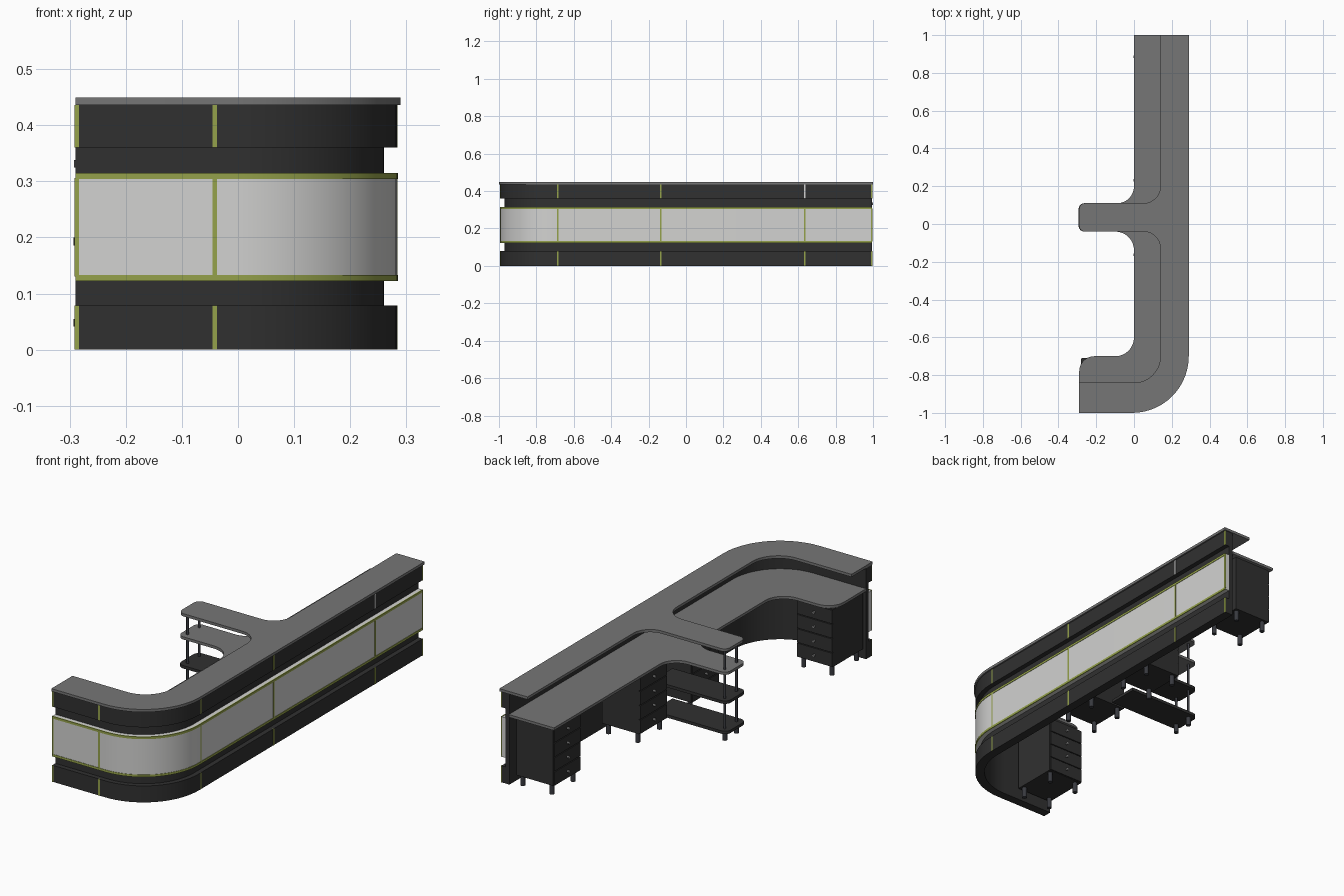
import bpy
import bmesh
import math
from mathutils import Vector

cube = bpy.data.objects.get("Cube")
if cube:
    bpy.data.objects.remove(cube, do_unlink=True)


def material(name, r, g, b):
    m = bpy.data.materials.new(name)
    m.use_nodes = True
    m.diffuse_color = (r, g, b, 1)
    m.node_tree.nodes["Principled BSDF"].inputs["Base Color"].default_value = (r, g, b, 1)
    return m


GREY = material("grey worktop", 0.18, 0.18, 0.18)
DARK = material("charcoal panel", 0.03, 0.03, 0.03)
PALE = material("pale panel", 0.65, 0.65, 0.64)
GREEN = material("olive trim", 0.30, 0.36, 0.07)
METAL = material("dark metal", 0.04, 0.042, 0.05)
KNOB = material("grey metal", 0.22, 0.22, 0.22)


def finish(name, bm, mat):
    bmesh.ops.recalc_face_normals(bm, faces=bm.faces)
    mesh = bpy.data.meshes.new(name)
    bm.to_mesh(mesh)
    bm.free()
    mesh.materials.append(mat)
    ob = bpy.data.objects.new(name, mesh)
    bpy.context.collection.objects.link(ob)
    bpy.ops.object.select_all(action='DESELECT')
    ob.select_set(True)
    bpy.context.view_layer.objects.active = ob
    bpy.ops.object.shade_smooth_by_angle(angle=math.radians(35))
    return ob


def prism(name, outline, z0, z1, mat):
    bm = bmesh.new()
    face = bm.faces.new([bm.verts.new((x, y, z0)) for x, y in outline])
    ext = bmesh.ops.extrude_face_region(bm, geom=[face])
    verts = [v for v in ext["geom"] if isinstance(v, bmesh.types.BMVert)]
    bmesh.ops.translate(bm, verts=verts, vec=(0, 0, z1 - z0))
    return finish(name, bm, mat)


def box(name, x0, x1, y0, y1, z0, z1, mat):
    return prism(name, [(x0, y0), (x1, y0), (x1, y1), (x0, y1)], z0, z1, mat)


def cylinder(name, x, y, z0, z1, r, mat):
    ring = [(x + r * math.cos(a * math.tau / 16), y + r * math.sin(a * math.tau / 16))
            for a in range(16)]
    return prism(name, ring, z0, z1, mat)


def rounded(corners, steps=14):
    """Outline with a fillet of radius r on each right-angled (x, y, r) corner."""
    out = []
    n = len(corners)
    for i, (x, y, r) in enumerate(corners):
        p = Vector((x, y))
        if r == 0:
            out.append((x, y))
            continue
        a = (Vector(corners[i - 1][:2]) - p).normalized() * r
        b = (Vector(corners[(i + 1) % n][:2]) - p).normalized() * r
        for k in range(steps + 1):
            t = k / steps * math.pi / 2
            q = p + a * (1 - math.sin(t)) + b * (1 - math.cos(t))
            out.append((q.x, q.y))
    return out


def path(d, steps=28):
    """Line of the curved front wall, set back by d from the counter edge."""
    pts = [(0.29 - d, 0.995)]
    for k in range(steps + 1):
        a = -math.pi / 2 * k / steps
        pts.append((-0.01 + (0.3 - d) * math.cos(a), -0.7 + (0.3 - d) * math.sin(a)))
    return pts + [(-0.29, -1 + d)]


def band(name, d_out, d_in, z0, z1, mat):
    return prism(name, path(d_out) + path(d_in)[::-1], z0, z1, mat)


# Curved front wall: core, two dark panels, pale middle panel, trim rails
band("wall_core", 0.03, 0.05, 0, 0.436, DARK)
band("lower_panel", 0.007, 0.03, 0, 0.079, DARK)
band("upper_panel", 0.007, 0.03, 0.36, 0.436, DARK)
band("pale_panel", 0.007, 0.03, 0.123, 0.314, PALE)
band("lower_rail", 0.005, 0.010, 0.122, 0.133, GREEN)
band("upper_rail", 0.005, 0.010, 0.304, 0.315, GREEN)

# Vertical trim strips on the panels
zones = {"lower": (0, 0.079), "middle": (0.13, 0.306), "upper": (0.36, 0.436)}
for zone, (z0, z1) in zones.items():
    for i, y in enumerate((-0.685, -0.135, 0.635, 0.992)):
        mat = PALE if zone == "upper" and i == 2 else GREEN
        box(f"{zone}_side_strip_{i}", 0.28, 0.2845, y - 0.004, y + 0.004, z0, z1, mat)
    for i, x in enumerate((-0.287, -0.041)):
        box(f"{zone}_front_strip_{i}", x - 0.004, x + 0.004, -0.9945, -0.99, z0, z1, GREEN)

# High counter with its spur
prism("counter_top", rounded([
    (0.29, 1, 0), (0.14, 1, 0), (0.14, 0.11, 0.09), (-0.29, 0.11, 0.03),
    (-0.29, -0.04, 0.03), (0.14, -0.04, 0.09), (0.14, -0.84, 0.14),
    (-0.29, -0.84, 0), (-0.29, -1, 0), (0.29, -1, 0.3)]), 0.436, 0.449, GREY)

# Lower work surface
prism("work_surface", rounded([
    (0.24, 1, 0), (0, 1, 0), (0, 0.11, 0.09), (-0.292, 0.11, 0.03),
    (-0.292, -0.04, 0.03), (0, -0.04, 0.1), (0, -0.7, 0.1), (-0.29, -0.7, 0.08),
    (-0.29, -0.95, 0), (0.24, -0.95, 0.25)]), 0.325, 0.338, GREY)

# Spur shelves on posts
for name, z in (("bottom_shelf", 0.041), ("middle_shelf", 0.186)):
    prism(name, rounded([(0.1, 0.11, 0), (-0.293, 0.11, 0.03),
                         (-0.293, -0.04, 0.03), (0.1, -0.04, 0)]), z, z + 0.014, DARK)
for i, y in enumerate((-0.008, 0.08)):
    cylinder(f"shelf_post_{i}", -0.262, y, 0.04, 0.437, 0.006, METAL)
    cylinder(f"shelf_foot_{i}", -0.262, y, 0, 0.042, 0.011, METAL)


def knob(name, pos, axis):
    bm = bmesh.new()
    bmesh.ops.create_cone(bm, cap_ends=True, segments=12, radius1=0.005,
                          radius2=0.007, depth=0.012)
    rot = Vector((0, 0, 1)).rotation_difference(Vector(axis)).to_matrix()
    bmesh.ops.rotate(bm, verts=bm.verts, matrix=rot)
    bmesh.ops.translate(bm, verts=bm.verts, vec=pos)
    finish(name, bm, KNOB)


def cabinet(name, x0, x1, y0, y1, faces_back=False):
    """Four-drawer pedestal on feet; drawers open to -x, or to +y if faces_back."""
    z0, z1, gap = 0.05, 0.325, 0.002
    box(name, x0, x1, y0, y1, z0, z1, DARK)
    h = (z1 - z0) / 4
    for i in range(4):
        a, b = z0 + i * h + gap, z0 + (i + 1) * h - gap
        zc = (a + b) / 2
        if faces_back:
            box(f"{name}_drawer_{i}", x0 + gap, x1 - gap, y1, y1 + 0.006, a, b, DARK)
            knob(f"{name}_knob_{i}", ((x0 + x1) / 2, y1 + 0.011, zc), (0, 1, 0))
        else:
            box(f"{name}_drawer_{i}", x0 - 0.006, x0, y0 + gap, y1 - gap, a, b, DARK)
            knob(f"{name}_knob_{i}", (x0 - 0.011, (y0 + y1) / 2, zc), (-1, 0, 0))
    for i, x in enumerate((x0 + 0.02, x1 - 0.02)):
        for j, y in enumerate((y0 + 0.02, y1 - 0.02)):
            cylinder(f"{name}_foot_{i}{j}", x, y, 0, z0 + 0.001, 0.011, METAL)


# Drawer cabinets
cabinet("end_cabinet", 0.015, 0.21, 0.785, 0.985)
cabinet("middle_cabinet", 0.015, 0.21, 0.13, 0.335)
cabinet("inner_cabinet", 0.015, 0.21, -0.265, -0.06)
cabinet("front_cabinet", -0.28, -0.09, -0.94, -0.715, faces_back=True)
